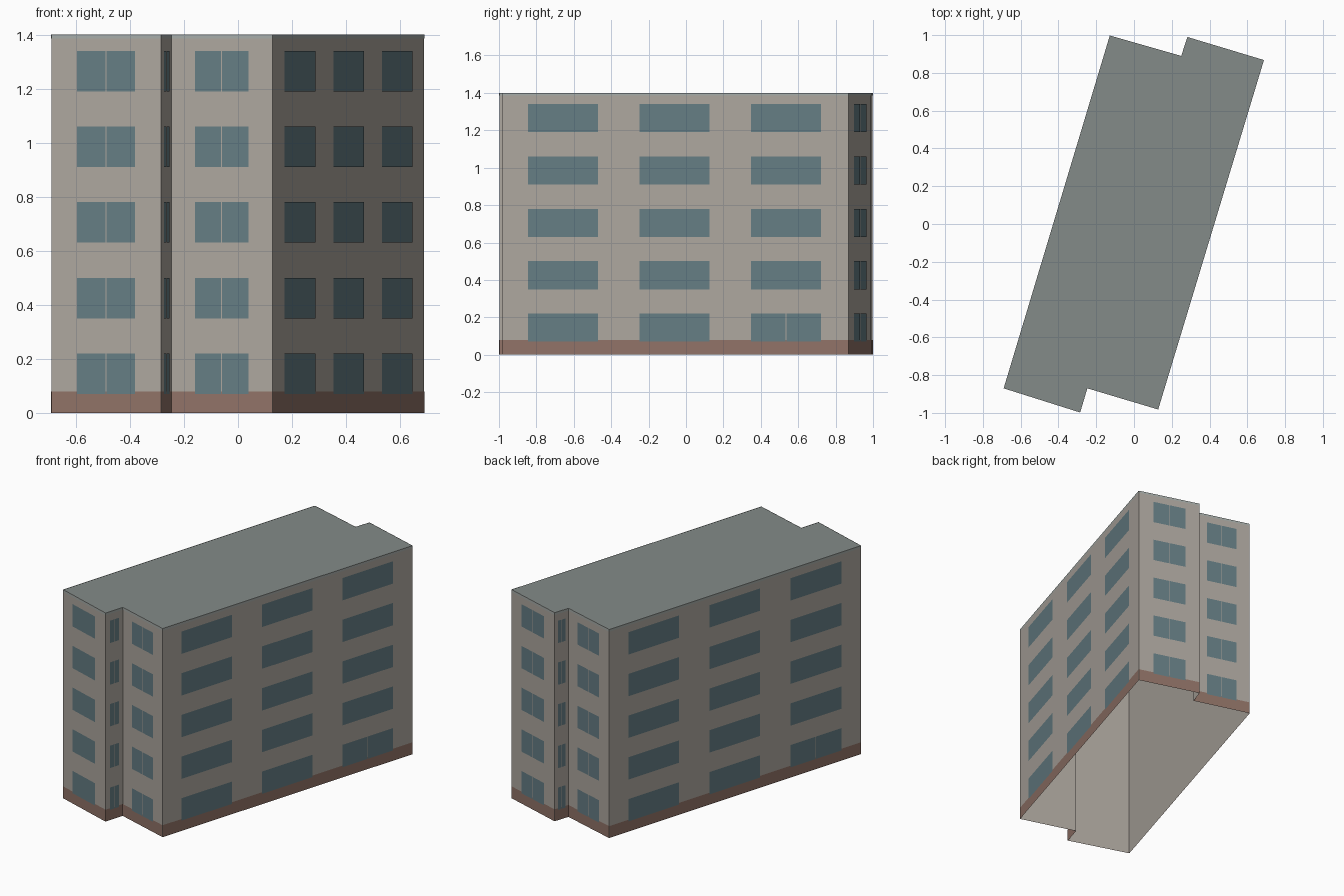
import bpy, bmesh
from mathutils import Vector

if "Cube" in bpy.data.objects:
    bpy.data.objects.remove(bpy.data.objects["Cube"])

HEIGHT, FLOORS, FLOOR_STEP = 1.4, 5, 0.28

# Footprint corners, counter-clockwise seen from above
PLAN = [Vector(p) for p in [(-0.69, -0.87), (-0.285, -0.998), (-0.247, -0.87), (0.128, -0.982),
                            (0.688, 0.868), (0.283, 0.99), (0.25, 0.89), (-0.128, 0.998)]]
WALLS = list(zip(PLAN, PLAN[1:] + PLAN[:1]))


def material(name, color):
    m = bpy.data.materials.new(name)
    m.diffuse_color = (*color, 1)
    m.use_nodes = True
    m.node_tree.nodes["Principled BSDF"].inputs["Base Color"].default_value = m.diffuse_color
    return m


def make_object(name, quads, mat):
    bm = bmesh.new()
    for quad in quads:
        bm.faces.new([bm.verts.new(co) for co in quad])
    bmesh.ops.remove_doubles(bm, verts=bm.verts, dist=0.0001)
    me = bpy.data.meshes.new(name)
    bm.to_mesh(me)
    bm.free()
    me.materials.append(mat)
    ob = bpy.data.objects.new(name, me)
    bpy.context.collection.objects.link(ob)
    return ob


def panel(wall, t0, t1, z0, z1, lift=0.0):
    """Upright quad covering fractions t0..t1 of a wall, lifted outward."""
    a, b = wall
    d = (b - a).normalized()
    out = Vector((d.y, -d.x)) * lift
    p, q = a.lerp(b, t0) + out, a.lerp(b, t1) + out
    return [(p.x, p.y, z0), (q.x, q.y, z0), (q.x, q.y, z1), (p.x, p.y, z1)]


def window(wall, centre, half, z0, z1, split):
    """One pane, or two panes with a narrow gap between them."""
    if not split:
        return [panel(wall, centre - half, centre + half, z0, z1, 0.003)]
    gap = 0.002 / (wall[1] - wall[0]).length
    return [panel(wall, centre - half, centre - gap, z0, z1, 0.003),
            panel(wall, centre + gap, centre + half, z0, z1, 0.003)]


wall_mat = material("plaster", (0.42, 0.385, 0.345))
roof_mat = material("roofing", (0.23, 0.26, 0.25))
base_mat = material("brick", (0.28, 0.17, 0.135))
trim_mat = material("trim", (0.38, 0.41, 0.39))
glass_mat = material("glass", (0.13, 0.205, 0.23))

# Open-bottomed wall shell and flat roof
make_object("walls", [panel(w, 0, 1, 0, HEIGHT) for w in WALLS], wall_mat)
make_object("roof", [[(p.x, p.y, HEIGHT) for p in PLAN]], roof_mat)

# Plinth and roof edge bands
make_object("plinth", [panel(w, 0, 1, 0, 0.08, 0.0015) for w in WALLS], base_mat)
make_object("roof_edge", [panel(w, 0, 1, 1.385, HEIGHT, 0.0015) for w in WALLS], trim_mat)

# Windows: three wide ones per floor on long walls, one split pair on short walls
windows, doors = [], []
for w in WALLS:
    long_wall = (w[1] - w[0]).length > 1
    for floor in range(FLOORS):
        z0 = 0.07 + floor * FLOOR_STEP
        z1 = z0 + 0.15
        if not long_wall:
            windows += window(w, 0.5, 0.265, z0, z1, True)
            continue
        for i in range(3):
            is_door = floor == 0 and i == 2
            target = doors if is_door else windows
            target += window(w, 0.176 + 0.322 * i, 0.101, z0, z1, is_door)
make_object("windows", windows, glass_mat)
make_object("entrance_doors", doors, glass_mat)
